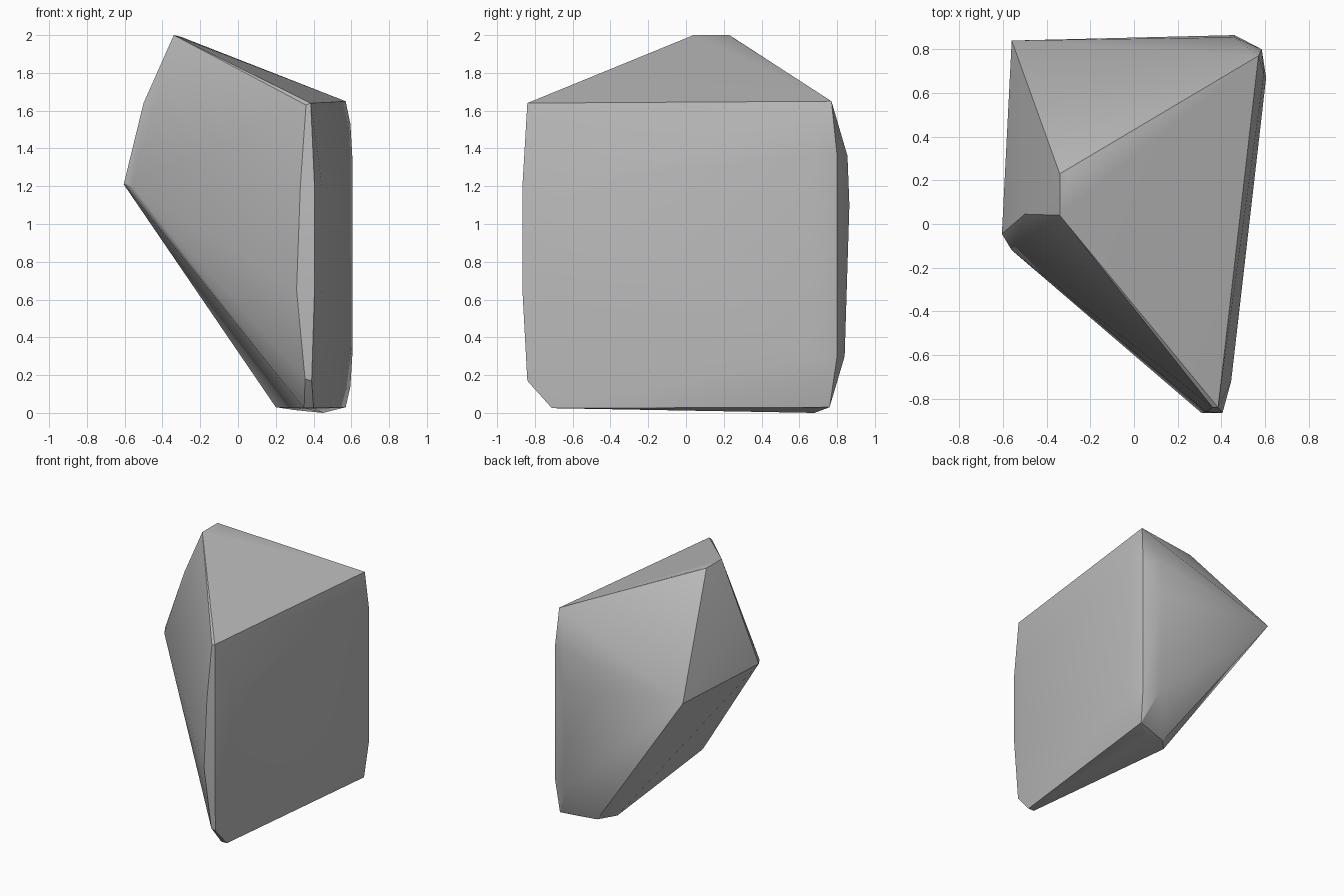
import bpy
import bmesh
import math

# Remove the default object
default_cube = bpy.data.objects.get("Cube")
if default_cube:
    bpy.data.objects.remove(default_cube, do_unlink=True)


def make_material(name, colour):
    material = bpy.data.materials.new(name)
    material.use_nodes = True
    material.diffuse_color = colour
    shader = material.node_tree.nodes["Principled BSDF"]
    shader.inputs["Base Color"].default_value = colour
    shader.inputs["Roughness"].default_value = 0.9
    return material


def upright_edge(x, y, heights):
    """A vertical worn edge, sampled at a few heights."""
    return [(x, y, z) for z in heights]


def make_rock(name, corners, material):
    """Wrap the corners in a faceted convex shell with softened shallow creases."""
    mesh = bpy.data.meshes.new(name)
    bm = bmesh.new()
    for corner in corners:
        bm.verts.new(corner)
    hull = bmesh.ops.convex_hull(bm, input=bm.verts[:])
    unused = {v for v in hull["geom_interior"] + hull["geom_unused"]
              if isinstance(v, bmesh.types.BMVert)}
    bmesh.ops.delete(bm, geom=list(unused), context="VERTS")
    bmesh.ops.recalc_face_normals(bm, faces=bm.faces[:])
    bm.to_mesh(mesh)
    bm.free()
    mesh.materials.append(material)

    rock = bpy.data.objects.new(name, mesh)
    bpy.context.collection.objects.link(rock)
    bpy.ops.object.select_all(action="DESELECT")
    rock.select_set(True)
    bpy.context.view_layer.objects.active = rock
    bpy.ops.object.shade_smooth_by_angle(angle=math.radians(30))
    return rock


# Short ridge at the peak
peak = [(-0.34, 0.04, 2), (-0.34, 0.23, 2), (-0.3, 0.24, 1.99)]

# Overhanging shoulder on the narrow side
shoulder = [(-0.5, 0.045, 1.64), (-0.605, -0.045, 1.21),
            (-0.56, -0.12, 1.2), (-0.56, 0.84, 1.22)]

# Narrow chipped strip along the front
front_strip = [(0.36, -0.84, 1.63), (0.385, -0.84, 1.64),
               (0.33, -0.86, 1.2), (0.31, -0.866, 0.65),
               (0.355, -0.84, 0.18), (0.39, -0.84, 0.17)]
front_strip += upright_edge(0.405, -0.866, (0.65, 1.2))

# Worn uprights bordering the broad flat side
uprights = upright_edge(0.445, -0.72, (0.65, 1.2))
uprights += upright_edge(0.605, 0.67, (0.3, 1.36))
uprights += upright_edge(0.585, 0.8, (0.3, 1.36))
uprights += [(0.46, 0.865, 1.1), (0.46, 0.855, 1.36), (0.46, 0.84, 0.3)]

# Rounded upper and lower corners at the back
back_corners = [(0.57, 0.77, 1.65), (0.595, 0.69, 1.53),
                (0.57, 0.76, 0.03), (0.595, 0.69, 0.14)]

# Resting face underneath
base = [(0.2, 0.57, 0.03), (0.3, 0.68, 0.015), (0.45, 0.68, 0),
        (0.35, -0.71, 0.025), (0.4, -0.71, 0.025)]

grey_stone = make_material("grey stone", (0.5, 0.5, 0.5, 1))
make_rock("rock", peak + shoulder + front_strip + uprights + back_corners + base,
          grey_stone)
